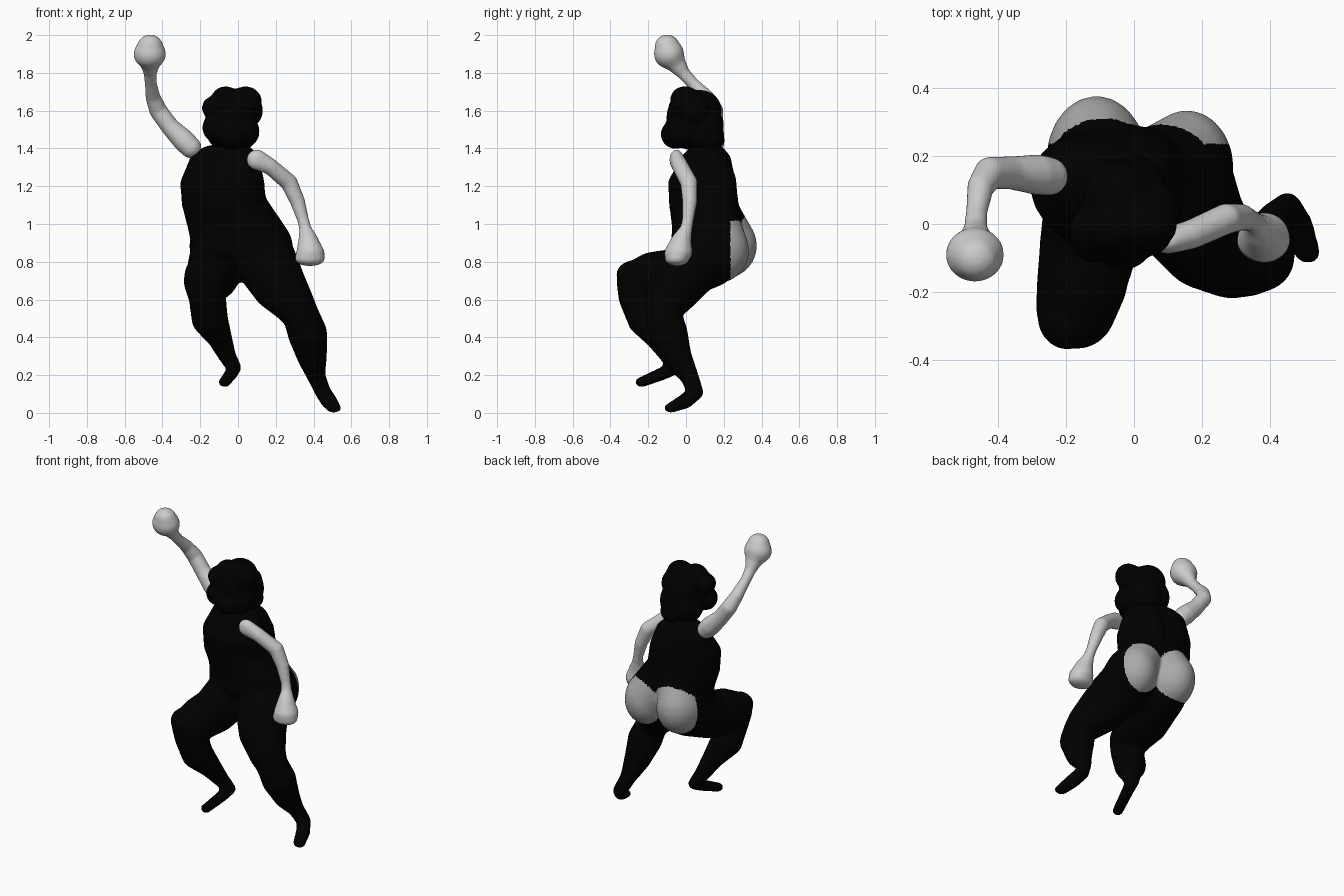
import bpy, bmesh
from mathutils import Matrix


def blob(bm, x, y, z, a, b, c, rot=0.0):
    m = Matrix.Translation((x, y, z)) @ Matrix.Rotation(rot, 4, 'Z') @ Matrix.Diagonal((a, b, c, 1))
    bmesh.ops.create_icosphere(bm, subdivisions=3, radius=1.0, matrix=m)


def chain(bm, pts, steps=7):
    """Blend overlapping ellipsoids along a path; (x,y,z,r) or (x,y,z,a,b,c,rot)."""
    pts = [p if len(p) == 7 else (*p, p[3], p[3], 0.0) for p in pts]
    for p, q in zip(pts, pts[1:]):
        for i in range(steps):
            t = i / steps
            blob(bm, *[u + (v - u) * t for u, v in zip(p, q)])
    blob(bm, *pts[-1])


def finish(name, bm, voxel, smooth, mats=()):
    """Fuse the blobs into one smooth skin."""
    me = bpy.data.meshes.new(name)
    bm.to_mesh(me)
    bm.free()
    ob = bpy.data.objects.new(name, me)
    bpy.context.collection.objects.link(ob)
    bpy.context.view_layer.objects.active = ob
    r = ob.modifiers.new("fuse", 'REMESH')
    r.mode = 'VOXEL'
    r.voxel_size = voxel
    s = ob.modifiers.new("soften", 'SMOOTH')
    s.factor = 0.5
    s.iterations = smooth
    for m in list(ob.modifiers):
        bpy.ops.object.modifier_apply(modifier=m.name)
    for m in mats:
        ob.data.materials.append(m)
    for p in ob.data.polygons:
        p.use_smooth = True
    return ob


black = bpy.data.materials.new("black")
black.diffuse_color = (0, 0, 0, 1)
grey = bpy.data.materials.new("grey")
grey.diffuse_color = (0.4, 0.4, 0.4, 1)

# Torso, slightly twisted at the shoulders
bm = bmesh.new()
chain(bm, [
    (-.06, .11, 1.385, .155, .085, .04, -.4),
    (-.07, .105, 1.35, .195, .12, .04, -.4),
    (-.083, .085, 1.22, .232, .175, .05, -.35),
    (-.078, .095, 1.10, .225, .182, .05, -.3),
    (-.02, .11, 1.00, .255, .185, .05, -.15),
    (.02, .09, .90, .27, .17, .06, 0),
    (.03, .10, .82, .255, .155, .06, 0)], 8)
# Broad back
chain(bm, [(.0, .135, 1.335, .11, .085, .06, 0), (.02, .15, 1.22, .118), (.03, .155, 1.08, .125)])
# Neck
chain(bm, [(-.04, .10, 1.38, .07), (-.02, .06, 1.5, .07)])
# Buttocks, running up into the small of the back
cheeks = [(-.11, .19, .885), (.155, .165, .86)]
chain(bm, [(-.08, .13, 1.08, .14), (*cheeks[0], .148, .187, .18, 0)])
chain(bm, [(.04, .13, 1.05, .14), (*cheeks[1], .138, .17, .175, 0)])
# Planted leg
chain(bm, [
    (.13, .12, .84, .165), (.165, .02, .77, .16), (.215, -.05, .68, .145),
    (.285, -.105, .59, .115), (.332, -.118, .52, .096), (.368, -.095, .42, .105),
    (.392, -.05, .30, .08), (.412, .015, .20, .05), (.45, .05, .11, .043),
    (.48, 0, .065, .045, .04, .042, 0), (.507, -.08, .026, .042, .036, .026, -.3)])
# Raised leg
chain(bm, [
    (-.10, .12, .82, .16), (-.135, -.05, .73, .142), (-.152, -.17, .72, .134),
    (-.17, -.25, .695, .118), (-.163, -.26, .62, .1), (-.15, -.215, .50, .097),
    (-.098, -.15, .40, .066), (-.056, -.09, .30, .047), (-.02, -.06, .24, .038),
    (-.035, -.12, .21, .036), (-.07, -.235, .163, .034, .034, .028, 0)])
blob(bm, -.195, -.27, .73, .09, .1, .08)
body = finish("body", bm, .011, 7, (black, grey))
# Pale rear patch
for p in body.data.polygons:
    c = p.center
    if c.y > .235 and any((c.x - x) ** 2 + (c.z - z) ** 2 < .0256 for x, y, z in cheeks):
        p.material_index = 1

# Curly hair and head
bm = bmesh.new()
for b in [(-.03, .03, 1.56, .13, .135, .155), (-.065, -.01, 1.655, .08, .075, .075),
          (.04, 0, 1.645, .088, .08, .085), (-.12, -.02, 1.615, .072, .075, .065),
          (-.12, -.04, 1.51, .07, .075, .075), (.05, .04, 1.60, .083, .09, .09),
          (.005, .10, 1.52, .095, .1, .12), (-.03, -.055, 1.475, .085, .08, .078),
          (.04, -.02, 1.49, .075, .075, .085), (-.04, .08, 1.60, .11, .11, .11),
          (-.08, .09, 1.50, .09, .105, .11), (.0, .115, 1.45, .09, .09, .07),
          (-.02, .04, 1.46, .11, .11, .07)]:
    blob(bm, *b)
finish("head_and_hair", bm, .010, 8, (black,))

# Arm raised overhead with mitten hand
bm = bmesh.new()
chain(bm, [
    (-.25, .14, 1.405, .057), (-.285, .145, 1.44, .06), (-.36, .15, 1.515, .049),
    (-.422, .15, 1.60, .048), (-.45, .11, 1.67, .04), (-.462, .035, 1.745, .032),
    (-.465, -.015, 1.80, .035), (-.465, -.06, 1.86, .055),
    (-.467, -.09, 1.90, .086, .08, .078, 0), (-.465, -.10, 1.945, .066, .064, .058, 0)])
finish("raised_arm", bm, .009, 4)

# Arm hanging down with mitten hand
bm = bmesh.new()
chain(bm, [
    (.10, -.05, 1.34, .055, .038, .055, 0), (.17, -.03, 1.305, .044), (.27, .015, 1.22, .046),
    (.315, .02, 1.12, .04), (.345, .01, 1.02, .031), (.358, 0, .97, .033),
    (.372, -.025, .91, .053), (.383, -.04, .85, .075, .075, .05, 0),
    (.38, -.048, .815, .08, .065, .038, 0)])
finish("lowered_arm", bm, .009, 4)
